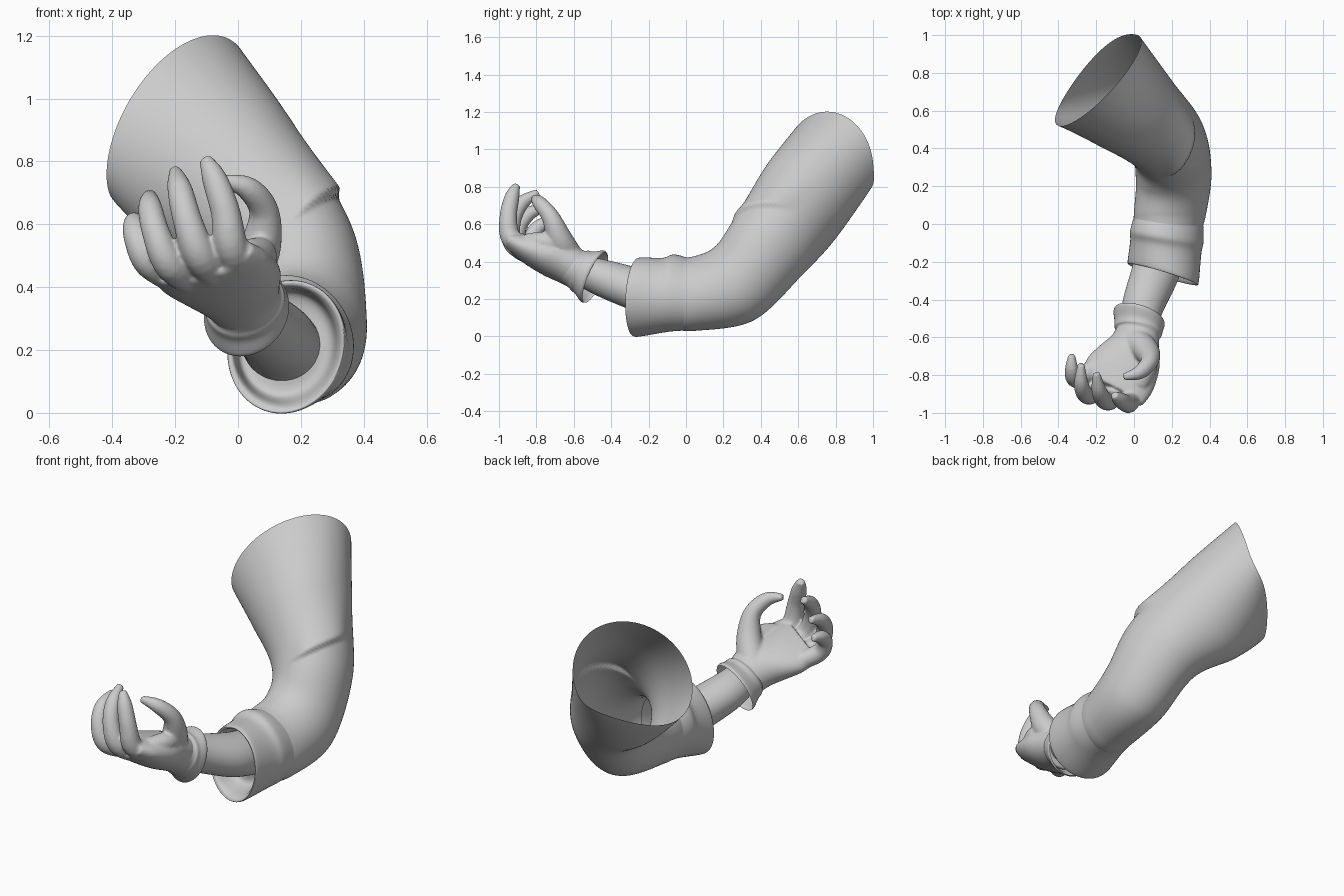
import bpy, bmesh, math
from mathutils import Vector

if "Cube" in bpy.data.objects:
    bpy.data.objects.remove(bpy.data.objects["Cube"])

grey = bpy.data.materials.new("light grey")
grey.diffuse_color = (0.6, 0.6, 0.6, 1)
grey.use_nodes = True
grey.node_tree.nodes["Principled BSDF"].inputs["Base Color"].default_value = grey.diffuse_color


def catmull(rows, steps):
    """Smoothly interpolate rows of numbers; yields (position, row)."""
    out, n = [], len(rows)
    for i in range(n - 1):
        a, b, c, d = rows[max(i - 1, 0)], rows[i], rows[i + 1], rows[min(i + 2, n - 1)]
        for k in range(steps + (i == n - 2)):
            t = k / steps
            out.append((i + t, [0.5 * (2 * q + (r - p) * t + (2 * p - 5 * q + 4 * r - s) * t * t
                                       + (3 * q - p - 3 * r + s) * t ** 3)
                                for p, q, r, s in zip(a, b, c, d)]))
    return out


def loft(bm, sections, steps=10, sides=64, bump=None, caps=False):
    """Skin ellipses given as centre, half axis U, half axis V; bump scales and shifts points."""
    rings = []
    for s, row in catmull(sections, steps):
        c, u, v = Vector(row[:3]), Vector(row[3:6]), Vector(row[6:9])
        ring = []
        for k in range(sides):
            a = math.tau * k / sides
            f, shift = bump(s, a) if bump else (1, Vector())
            ring.append(bm.verts.new(c + (u * math.cos(a) + v * math.sin(a)) * f + shift))
        rings.append(ring)
    for p, q in zip(rings, rings[1:]):
        for k in range(sides):
            bm.faces.new((p[k], p[(k + 1) % sides], q[(k + 1) % sides], q[k]))
    if caps:
        bm.faces.new(rings[0][::-1])
        bm.faces.new(rings[-1])


def tube(bm, path, radii, steps=6, sides=20):
    """Closed round tube with changing radius along a smooth path."""
    pts = [Vector(r[:3]) for _, r in catmull(path, steps)]
    rad = [r[0] for _, r in catmull([(x,) for x in radii], steps)]
    side = None
    secs = []
    for i, p in enumerate(pts):
        t = (pts[min(i + 1, len(pts) - 1)] - pts[max(i - 1, 0)]).normalized()
        side = side or t.orthogonal()
        side = (side - t * side.dot(t)).normalized()
        up = t.cross(side)
        secs.append((*p, *(side * rad[i]), *(up * rad[i])))
    loft(bm, secs, 1, sides, caps=True)


def finish(name, bm, angle=50):
    bmesh.ops.recalc_face_normals(bm, faces=bm.faces)
    me = bpy.data.meshes.new(name)
    bm.to_mesh(me)
    bm.free()
    ob = bpy.data.objects.new(name, me)
    bpy.context.collection.objects.link(ob)
    me.materials.append(grey)
    bpy.ops.object.select_all(action='DESELECT')
    ob.select_set(True)
    bpy.context.view_layer.objects.active = ob
    bpy.ops.object.shade_smooth_by_angle(angle=math.radians(angle))
    return ob


# Sleeve: open at the shoulder, bent at the elbow, with a slanted overhanging fold
def fold(s, a):
    deg = math.degrees(a)
    w = math.exp(-((deg - 115) / 34) ** 4)
    edge = 1.93 - 0.0065 * (deg - 95)
    d = s - edge
    f = 1 + w * (0.11 * max(0, 1 + d / 0.8) ** 2 if d <= 0 else 0.11 * max(0, 1 - d / 0.06))
    # lower back part of the shoulder rim is drawn out backwards
    back = min(0, math.sin(a)) ** 2 * (1 - math.cos(a)) * max(0, 1 - s) ** 2
    return f, Vector((.02, .04, .09)) * back


bm = bmesh.new()
loft(bm, [
    (-.19, .76, .90, -.21, -.24, -.03, .09, -.03, .30),
    (-.01, .60, .70, -.21, -.16, -.02, .08, -.11, .25),
    (.17, .44, .48, -.195, -.08, -.03, .05, -.165, .165),
    (.21, .26, .285, -.20, -.02, 0, 0, -.10, .20),
    (.19, .05, .23, -.19, 0, 0, -.02, 0, .20),
    (.17, -.06, .23, -.17, .02, 0, -.01, 0, .19)], 32, 128, fold)
finish("sleeve", bm)

# Turned-back cuff with a soft ridge, a rolled lip and an inner wall
bm = bmesh.new()
loft(bm, [
    (.182, .01, .226, -.184, .02, 0, -.02, 0, .194),
    (.174, -.065, .233, -.193, .03, 0, -.02, 0, .205),
    (.168, -.125, .22, -.188, .035, 0, -.01, 0, .200),
    (.155, -.25, .21, -.188, .055, 0, .015, .01, .212),
    (.153, -.265, .21, -.178, .055, 0, .015, .01, .200),
    (.153, -.24, .212, -.165, .045, 0, .01, .01, .185),
    (.150, -.15, .218, -.150, .035, 0, .01, 0, .165),
    (.138, -.13, .222, -.118, .035, 0, 0, .01, .108)], 8)
finish("sleeve_cuff", bm)

# Forearm
bm = bmesh.new()
loft(bm, [
    (.140, -.10, .215, -.125, .035, 0, 0, .03, .115),
    (.115, -.25, .248, -.122, .035, 0, 0, .03, .110),
    (.045, -.44, .31, -.105, .03, -.01, 0, .03, .095),
    (.02, -.58, .36, -.085, .02, -.02, 0, .03, .07)], 8, 48, caps=True)
finish("forearm", bm)

# Flared glove cuff with a shallow seam round the wrist
bm = bmesh.new()
loft(bm, [
    (.028, -.485, .315, -.128, .02, -.05, -.03, .065, .125),
    (.027, -.500, .322, -.132, .02, -.05, -.03, .068, .128),
    (.024, -.540, .338, -.124, .015, -.045, -.03, .055, .106),
    (.022, -.565, .350, -.122, .01, -.042, -.03, .05, .100),
    (.020, -.580, .357, -.112, .01, -.042, -.03, .05, .090),
    (.015, -.610, .370, -.105, .01, -.038, -.03, .05, .080)], 6)
finish("glove_cuff", bm)

# Gloved hand: palm, four curled fingers and thumb fused into one skin
bm = bmesh.new()
loft(bm, [
    (.020, -.565, .350, -.108, 0, -.04, -.03, .05, .086),
    (.005, -.63, .382, -.126, .02, -.04, -.02, .05, .088),
    (-.025, -.71, .415, -.158, .05, -.045, -.02, .06, .082),
    (-.075, -.80, .450, -.172, .08, -.05, -.02, .05, .070),
    (-.115, -.88, .482, -.160, .075, -.05, -.02, .035, .052)], 6, 48, caps=True)
fingers = [
    [(.02, -.83, .45), (-.02, -.935, .525), (-.04, -.95, .64), (-.075, -.93, .745), (-.105, -.905, .81)],
    [(-.06, -.82, .43), (-.12, -.925, .50), (-.16, -.93, .61), (-.185, -.88, .71), (-.20, -.79, .77)],
    [(-.13, -.78, .42), (-.215, -.895, .47), (-.26, -.90, .57), (-.28, -.84, .655), (-.28, -.74, .695)],
    [(-.18, -.73, .42), (-.28, -.815, .475), (-.32, -.815, .55), (-.33, -.765, .60), (-.33, -.69, .62)]]
for path, size in zip(fingers, (1, 1, .95, .9)):
    tube(bm, path, [r * size for r in (.055, .054, .047, .040, .020)])
# thumb and its fleshy base
tube(bm, [(.01, -.62, .42), (.068, -.675, .52), (.083, -.725, .64), (.03, -.785, .715), (-.055, -.81, .74)],
     [.075, .068, .048, .038, .018])
tube(bm, [(.02, -.64, .42), (.07, -.74, .50), (.03, -.85, .50)], [.06, .055, .05])
hand = finish("gloved_hand", bm)
skin = hand.modifiers.new("fuse", 'REMESH')
skin.mode = 'VOXEL'
skin.voxel_size = 0.008
skin.use_smooth_shade = True
soft = hand.modifiers.new("soften", 'SMOOTH')
soft.factor = 0.5
soft.iterations = 6
